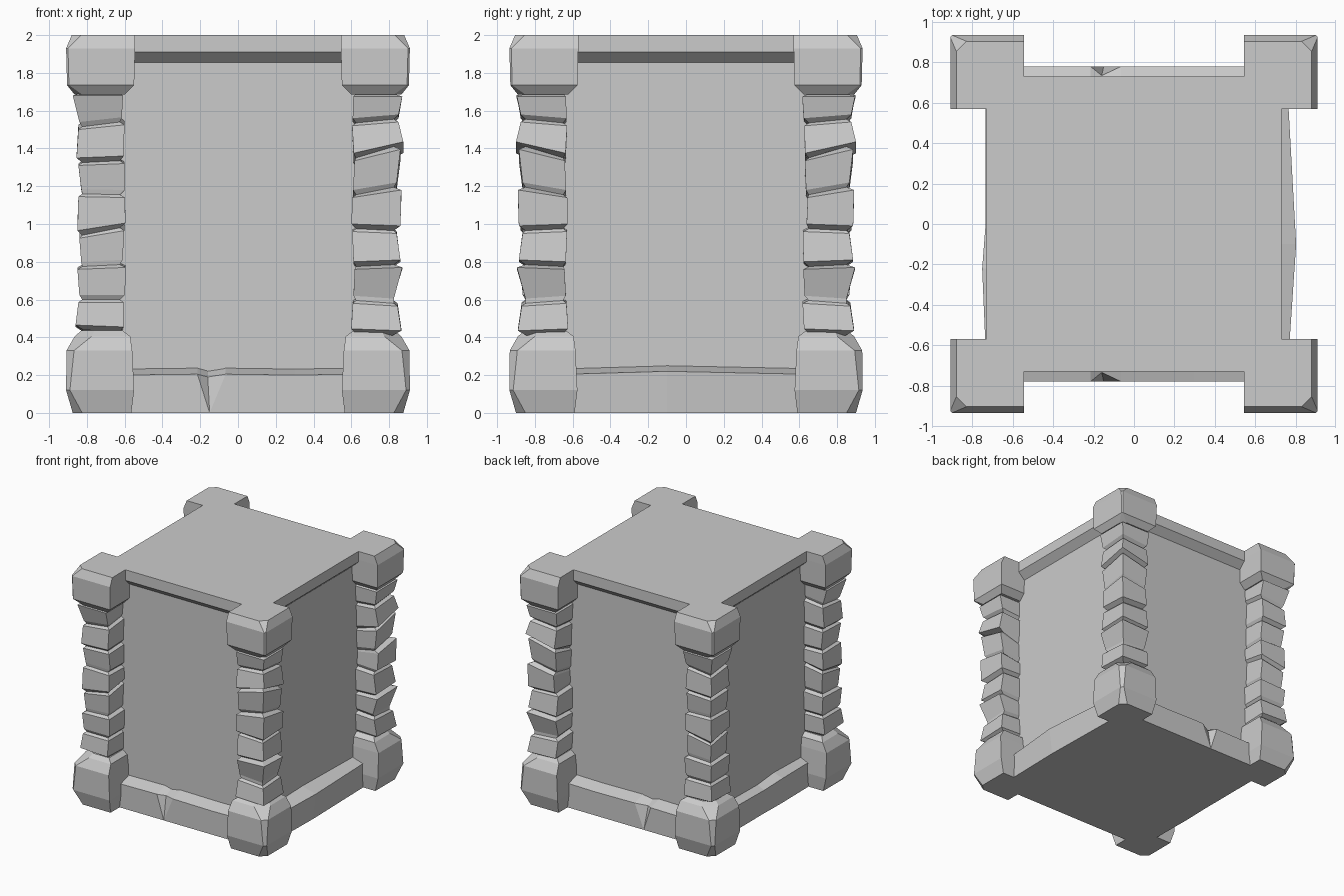
import bpy, bmesh, random

if "Cube" in bpy.data.objects:
    bpy.data.objects.remove(bpy.data.objects["Cube"])

random.seed(4)


def loft(name, rings):
    """Flat-shaded solid through a list of equal-length rings."""
    bm = bmesh.new()
    rows = [[bm.verts.new(p) for p in ring] for ring in rings]
    n = len(rows[0])
    for a, b in zip(rows, rows[1:]):
        for i in range(n):
            j = (i + 1) % n
            bm.faces.new((a[i], a[j], b[j], b[i]))
    bm.faces.new(rows[0])
    bm.faces.new(rows[-1])
    bmesh.ops.remove_doubles(bm, verts=bm.verts, dist=0.0005)
    bmesh.ops.recalc_face_normals(bm, faces=bm.faces)
    mesh = bpy.data.meshes.new(name)
    bm.to_mesh(mesh)
    bm.free()
    bpy.context.collection.objects.link(bpy.data.objects.new(name, mesh))


def place(rings, sx, sy):
    """Move rings from the +x +y quarter to another corner."""
    return [[(x * sx, (y + 0.025) * sy, z) for x, y, z in r] for r in rings]


def block_ring(z, lo, hi, c):
    """Square section with its outer corner cut by c."""
    return [(lo, lo, z), (hi, lo, z), (hi, hi - c, z), (hi - c, hi, z), (lo, hi, z)]


def stone_ring(zi, zo, lo, hi):
    """Tilted square section: inner height zi, outer corner height zo."""
    return [(lo, lo, 2 * zi - zo), (hi, lo, zi), (hi, hi, zo), (lo, hi, zi)]


# Body with overhanging top slab
loft("body", [[(-h, -h, z), (h, -h, z), (h, h, z), (-h, h, z)]
              for z, h in ((0, .67), (1.855, .67), (1.91, .73), (2, .73))])

# Corner block profiles: z, inner, outer, corner cut
base_profile = [(0, .565, .875, .05), (.12, .55, .91, .02), (.33, .56, .908, .04),
                (.405, .57, .865, .09), (.435, .61, .83, .07)]
cap_profile = [(1.685, .60, .865, .04), (1.735, .55, .905, .01),
               (1.93, .545, .91, .01), (2, .545, .88, .05)]

# Joints between stones: inner height, outer corner height
joints = {1: [(.42, .41), (.595, .58), (.775, .785), (.975, .965), (1.155, 1.195),
              (1.35, 1.41), (1.535, 1.555), (1.69, 1.69)],
          -1: [(.43, .44), (.60, .60), (.785, .775), (.98, .94), (1.155, 1.16),
               (1.335, 1.325), (1.54, 1.515), (1.695, 1.695)]}
# Outer reach of each stone at its bottom and top
reach = {1: [(.865, .845), (.825, .87), (.86, .84), (.86, .865), (.84, .86), (.875, .85), (.85, .87)],
         -1: [(.86, .845), (.84, .85), (.83, .84), (.85, .845), (.83, .845), (.855, .845), (.84, .875)]}

for sx in (1, -1):
    for sy in (1, -1):
        loft("base_block", place([block_ring(*p) for p in base_profile], sx, sy))
        loft("cap_block", place([block_ring(*p) for p in cap_profile], sx, sy))
        # Column of stacked stones, pinched at every joint
        js = joints[sx]
        rings = [stone_ring(*js[0], .625, .82)]
        for (ai, ao), (bi, bo), (r0, r1) in zip(js, js[1:], reach[sx]):
            lo = random.uniform(.595, .615)
            rings += [stone_ring(ai + .025, ao + .025, lo, r0),
                      stone_ring(bi - .015, bo - .015, lo + random.uniform(-.01, .01), r1),
                      stone_ring(bi, bo, .625, .825)]
        loft("stone_column", place(rings, sx, sy))

# Cracked front and back trim: top x, bottom x, depth of top edge, height
cracked = [(-.62, -.62, .78, .20), (-.215, -.15, .78, .205), (-.16, -.15, .735, .19),
           (-.065, -.15, .78, .205), (.3, .3, .78, .20), (.62, .62, .78, .205)]
for side, name in ((-1, "front_trim"), (1, "back_trim")):
    loft(name, [[(bx, .78 * side, 0), (tx, y * side, z), (tx, .66 * side, z + .035), (bx, .66 * side, 0)]
                for tx, bx, y, z in cracked])

# Bulging side trims: y, bottom reach, top reach, height
right = [(-.62, .765, .768, .205), (-.1, .775, .803, .22), (.62, .76, .763, .205)]
left = [(-.62, .735, .735, .205), (-.22, .74, .752, .215), (0, .735, .735, .195), (.62, .735, .735, .205)]
for side, name, prof in ((1, "right_trim", right), (-1, "left_trim", left)):
    loft(name, [[(b * side, y, 0), (t * side, y, z), (.66 * side, y, z + .032), (.66 * side, y, 0)]
                for y, b, t, z in prof])
